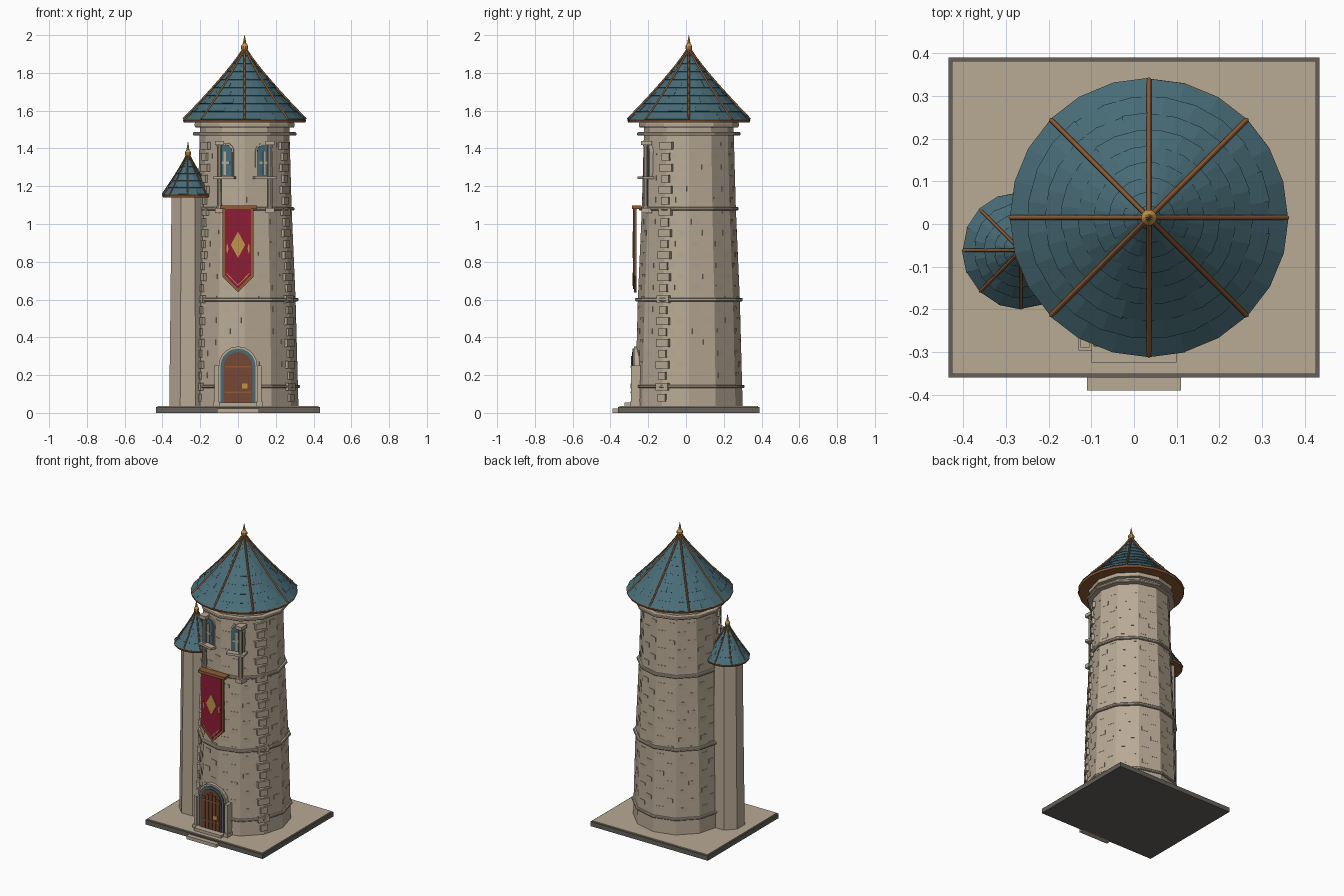
import bpy, bmesh, random
from math import sin, cos, pi, radians
from mathutils import Matrix, Vector

random.seed(4)
cube = bpy.data.objects.get("Cube")
if cube:
    bpy.data.objects.remove(cube)


def material(name, rgb):
    m = bpy.data.materials.new(name)
    m.use_nodes = True
    m.diffuse_color = (*rgb, 1)
    m.node_tree.nodes["Principled BSDF"].inputs["Base Color"].default_value = (*rgb, 1)
    m.roughness = 0.8
    return m


STONE = material("warm stone", (0.48, 0.40, 0.30))
SLAB = material("dark stone", (0.13, 0.12, 0.105))
TEAL = material("teal slate", (0.065, 0.15, 0.185))
TIMBER = material("copper brown timber", (0.27, 0.105, 0.035))
DOOR = material("door wood", (0.18, 0.065, 0.035))
CRIMSON = material("crimson cloth", (0.27, 0.012, 0.035))
GOLD = material("gold", (0.55, 0.29, 0.07))


def finish(name, bm, mat, loc=(0, 0, 0), turn=0):
    bmesh.ops.recalc_face_normals(bm, faces=bm.faces)
    me = bpy.data.meshes.new(name)
    bm.to_mesh(me)
    bm.free()
    me.materials.append(mat)
    ob = bpy.data.objects.new(name, me)
    ob.location = loc
    ob.rotation_euler.z = turn
    bpy.context.collection.objects.link(ob)
    return ob


def box(name, x, y, z, mat, loc=(0, 0, 0), turn=0):
    """Box from (low, high) ranges on each axis."""
    bm = bmesh.new()
    mid = Vector([sum(r) / 2 for r in (x, y, z)])
    size = [r[1] - r[0] for r in (x, y, z)]
    bmesh.ops.create_cube(bm, size=1, matrix=Matrix.Translation(mid) @ Matrix.Diagonal((*size, 1)))
    return finish(name, bm, mat, loc, turn)


def lathe(name, profile, sides, centre, mat, phase=0):
    bm = bmesh.new()
    rings = [[bm.verts.new((r * cos(phase + 2 * pi * k / sides), r * sin(phase + 2 * pi * k / sides), z))
              for k in range(sides)] for r, z in profile]
    for a, b in zip(rings, rings[1:]):
        for k in range(sides):
            j = (k + 1) % sides
            bm.faces.new((a[k], a[j], b[j], b[k]))
    bm.faces.new(rings[0])
    bm.faces.new(rings[-1])
    return finish(name, bm, mat, (*centre, 0))


def prism(name, outline, front, back, mat, loc=(0, 0, 0), turn=0):
    """Extrude an x-z outline between two y values."""
    bm = bmesh.new()
    face = bm.faces.new([bm.verts.new((x, front, z)) for x, z in outline])
    new = bmesh.ops.extrude_face_region(bm, geom=[face])["geom"]
    bmesh.ops.translate(bm, vec=(0, back - front, 0), verts=[g for g in new if isinstance(g, bmesh.types.BMVert)])
    return finish(name, bm, mat, loc, turn)


def arch(half, low, top, steps=10):
    spring = top - half
    return [(-half, low), (half, low)] + [(half * cos(pi * i / steps), spring + half * sin(pi * i / steps))
                                          for i in range(steps + 1)]


# Plinth and steps
box("plinth_slab", (-0.435, 0.435), (-0.36, 0.39), (0, 0.03), SLAB)
box("plinth_paving", (-0.427, 0.427), (-0.352, 0.382), (0.03, 0.036), STONE)
box("lower_step", (-0.11, 0.11), (-0.39, -0.355), (0, 0.022), STONE)
box("upper_step", (-0.1, 0.1), (-0.325, -0.24), (0.036, 0.054), STONE)

# Main tower
TOWER = (0.035, 0.015)
STEPS = [(0.285, 0.036), (0.27, 0.6), (0.249, 1.08), (0.236, 1.54)]


def wall(z):
    for (r0, z0), (r1, z1) in zip(STEPS, STEPS[1:]):
        if z <= z1:
            return r0 + (r1 - r0) * (z - z0) / (z1 - z0)
    return STEPS[-1][0]


lathe("tower_wall", STEPS, 12, TOWER, STONE)
for name, z, out, high in (("foot_band", 0.14, 0.012, 0.016), ("middle_band", 0.6, 0.015, 0.018),
                           ("upper_band", 1.08, 0.014, 0.018), ("lower_cornice", 1.477, 0.036, 0.018),
                           ("top_cornice", 1.525, 0.028, 0.026)):
    r = wall(z) + out
    lathe(name, [(r - 0.004, z - high / 2), (r, z - high / 4), (r, z + high / 4), (r - 0.004, z + high / 2)],
          12, TOWER, STONE)

# Slightly raised bricks on every wall facet
bm = bmesh.new()
for course in range(22):
    z = 0.2 + course * 0.058
    for facet in range(12):
        r = wall(z) * cos(pi / 12)
        side = (course % 2 - 0.5) * 0.06
        spot = Matrix.Rotation(pi / 12 + facet * pi / 6, 4, "Z") @ Matrix.Translation((r - 0.003, side, z))
        bmesh.ops.create_cube(bm, size=1, matrix=spot @ Matrix.Diagonal((0.01, 0.045, 0.028, 1)))
finish("raised_bricks", bm, STONE, (*TOWER, 0))

# Alternating corner blocks on the two front corners
bm = bmesh.new()
for angle in (210, 330):
    for i in range(24):
        z = 0.08 + i * 0.058
        wide = 0.075 if i % 2 else 0.045
        spot = Matrix.Rotation(radians(angle), 4, "Z") @ Matrix.Translation((wall(z) - 0.005, 0, z))
        bmesh.ops.create_cube(bm, size=1, matrix=spot @ Matrix.Diagonal((0.026, wide, 0.04, 1)))
finish("corner_blocks", bm, STONE, (*TOWER, 0))

# Side turret
TURRET = (-0.265, -0.062)
lathe("turret_wall", [(0.107, 0.036), (0.1, 0.6), (0.094, 1.15)], 8, TURRET, STONE, pi / 8)


def roof(name, centre, radius, eave, height, courses, sides, rib):
    def at(t, angle, lift=0):
        r = radius * (1 - t) ** 1.15 + lift
        return Vector((r * cos(angle), r * sin(angle), eave + 0.01 + height * t + lift * 0.6))

    lathe(name + "_core", [(max(0.98 * radius * (1 - t) ** 1.15, 0.002), eave + 0.01 + height * t)
                           for t in [i / courses for i in range(courses + 1)]], sides, centre, TEAL)
    # Overlapping slates, staggered by course
    bm = bmesh.new()
    for c in range(courses):
        t0, t1 = c / courses, (c + 1) / courses
        for k in range(sides):
            a0, a1 = [2 * pi * (k + j + 0.5 * (c % 2)) / sides for j in (0, 1)]
            lift = random.uniform(0.002, 0.006) * (1 - 0.5 * t0)
            a, b = bm.verts.new(at(t1, a0)), bm.verts.new(at(t1, a1))
            d, e = bm.verts.new(at(t0, a0, lift)), bm.verts.new(at(t0, a1, lift))
            f, g = bm.verts.new(at(t0, a0, -0.002)), bm.verts.new(at(t0, a1, -0.002))
            for vs in ((a, b, e, d), (d, e, g, f), (a, d, f), (b, g, e), (a, f, g, b)):
                bm.faces.new(vs)
    finish(name + "_slates", bm, TEAL, (*centre, 0))
    # Eave ring and soffit
    lathe(name + "_eave", [(radius * 0.5, eave), (radius, eave - 0.004), (radius + 0.004, eave + 0.008),
                           (radius - 0.008, eave + 0.016)], sides, centre, TIMBER)
    # Ribs
    cu = bpy.data.curves.new(name + "_ribs", "CURVE")
    cu.dimensions = "3D"
    cu.bevel_depth = rib
    cu.bevel_resolution = 0
    cu.use_fill_caps = True
    for k in range(8):
        sp = cu.splines.new("POLY")
        sp.points.add(courses)
        for i, p in enumerate(sp.points):
            p.co = (*at(0.97 * i / courses, k * pi / 4, 0.003), 1)
    cu.materials.append(TIMBER)
    ob = bpy.data.objects.new(name + "_ribs", cu)
    ob.location = (*centre, 0)
    bpy.context.collection.objects.link(ob)


def finial(name, centre, low, high, r):
    h = high - low
    lathe(name, [(r * k, low + h * t) for k, t in ((0.9, 0), (1, 0.1), (0.55, 0.2), (0.95, 0.32), (0.95, 0.45),
                                                   (0.45, 0.58), (0.3, 0.75), (0.05, 1))], 10, centre, GOLD)


roof("main_roof", TOWER, 0.322, 1.542, 0.38, 9, 24, 0.006)
finial("main_finial", TOWER, 1.895, 2.0, 0.02)
roof("turret_roof", TURRET, 0.133, 1.145, 0.22, 6, 16, 0.004)
finial("turret_finial", TURRET, 1.335, 1.435, 0.017)

# Door
prism("door_surround", arch(0.102, 0.036, 0.352), -0.276, -0.19, STONE)
prism("door_frame", arch(0.092, 0.045, 0.34), -0.283, -0.2, TEAL)
prism("door_panel", arch(0.076, 0.054, 0.322), -0.287, -0.2, DOOR)
for i in range(5):
    x = (i - 2) * 0.026
    box("door_plank", (x - 0.011, x + 0.011), (-0.291, -0.28), (0.058, 0.3 - abs(i - 2) * 0.016), DOOR)
for z in (0.11, 0.245):
    box("door_strap", (-0.07, 0.07), (-0.293, -0.285), (z - 0.004, z + 0.004), TIMBER)
box("door_lock", (0.022, 0.05), (-0.294, -0.285), (0.13, 0.155), GOLD)
for s in (-1, 1):
    xs = sorted((s * 0.104, s * 0.125))
    box("door_post", xs, (-0.29, -0.2), (0.036, 0.25), STONE)
    box("door_post_foot", (xs[0] - 0.005, xs[1] + 0.005), (-0.296, -0.2), (0.036, 0.06), STONE)

# Banner


def pennant(half, top, shoulder, tip):
    return [(-half, top), (-half, shoulder), (0, tip), (half, shoulder), (half, top)]


prism("banner_border", pennant(0.083, 1.09, 0.722, 0.638), -0.275, -0.262, TIMBER)
prism("banner_cloth", pennant(0.07, 1.08, 0.73, 0.656), -0.28, -0.27, CRIMSON)
box("banner_rail", (-0.095, 0.1), (-0.287, -0.235), (1.08, 1.098), TIMBER)
prism("banner_diamond", [(0, 0.82), (0.038, 0.89), (0, 0.96), (-0.038, 0.89)], -0.284, -0.278, GOLD)
for s in (-1, 1):
    prism("banner_trim", [(0, 0.672), (s * 0.062, 0.737), (s * 0.062, 0.743), (0, 0.678)], -0.283, -0.278, GOLD)
    prism("banner_mark", [(s * 0.058, 0.84), (s * 0.05, 0.87), (s * 0.058, 0.9), (s * 0.062, 0.87)],
          -0.283, -0.278, GOLD)

# Windows with sills and flanking columns
for s in (-1, 1):
    place = dict(loc=(0.035 + s * 0.1, -0.198, 0), turn=s * radians(15))
    prism("window_surround", arch(0.046, 1.25, 1.43), -0.008, 0.02, STONE, **place)
    prism("window_frame", arch(0.038, 1.255, 1.42), -0.013, 0.02, TEAL, **place)
    box("window_mullion", (-0.006, 0.006), (-0.018, 0), (1.26, 1.385), STONE, **place)
    box("window_crossbar", (-0.026, 0.026), (-0.017, 0), (1.318, 1.33), STONE, **place)
    box("window_sill", (-0.058, 0.058), (-0.045, 0.02), (1.237, 1.252), STONE, **place)
    post = (0.035 + s * 0.134, -0.213)
    lathe("window_column", [(0.015, 1.08), (0.013, 1.1), (0.012, 1.4), (0.015, 1.42)], 10, post, STONE)
    for part, low, high, half in (("capital", 1.418, 1.44, 0.024), ("bracket", 1.058, 1.085, 0.023)):
        box("window_column_" + part, (-half, half), (-half, half + 0.01), (low, high), STONE, loc=(*post, 0))
